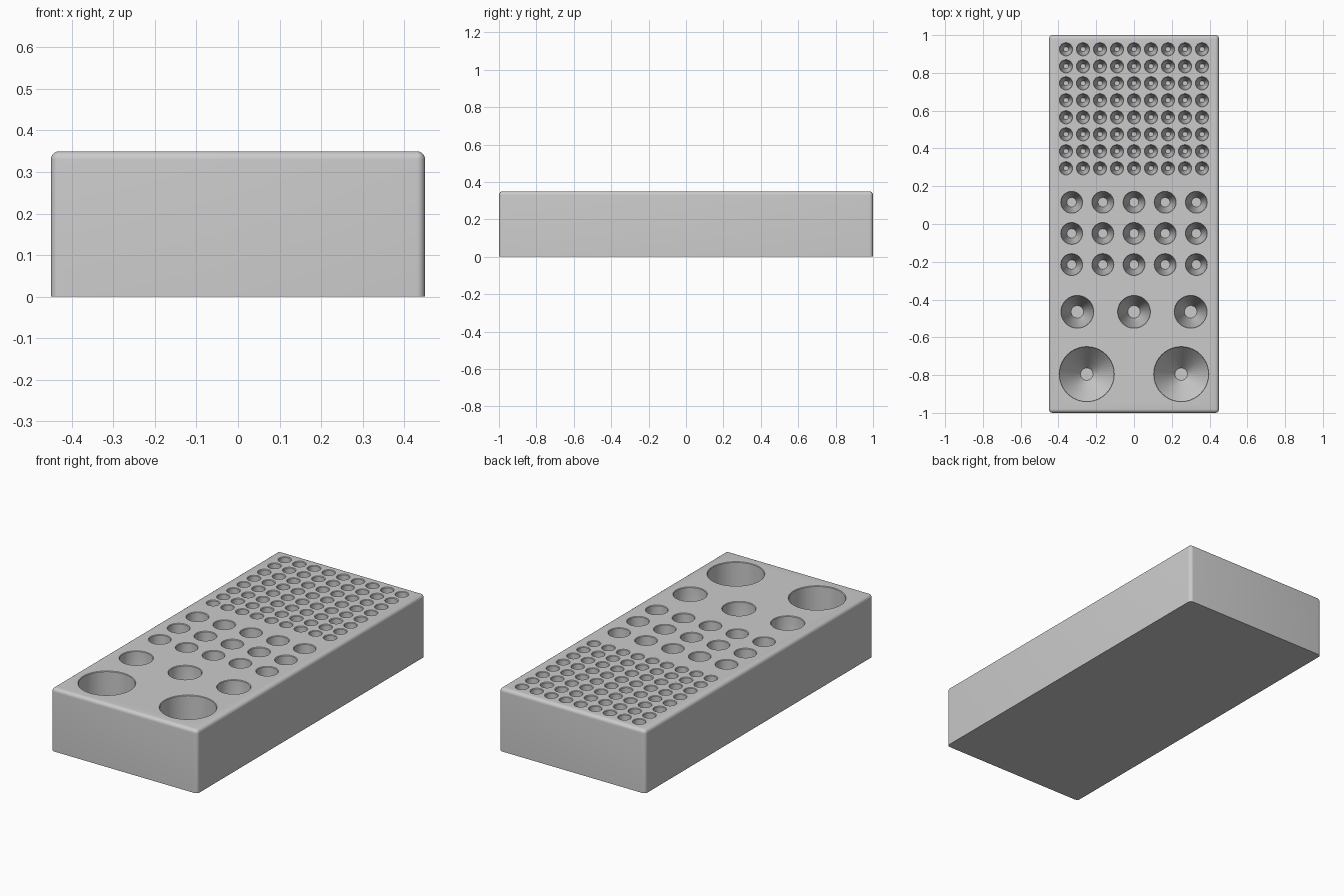
import bpy, bmesh, math

if "Cube" in bpy.data.objects:
    bpy.data.objects.remove(bpy.data.objects["Cube"], do_unlink=True)

WIDTH, LENGTH, HEIGHT = 0.9, 2.0, 0.35
FILLET, CHAMFER, SIDES = 0.02, 0.003, 40

grey = bpy.data.materials.new("light grey")
grey.use_nodes = True
colour = (0.6, 0.6, 0.6, 1)
grey.diffuse_color = colour
grey.node_tree.nodes["Principled BSDF"].inputs["Base Color"].default_value = colour


def make_object(name, bm):
    bmesh.ops.recalc_face_normals(bm, faces=bm.faces)
    mesh = bpy.data.meshes.new(name)
    bm.to_mesh(mesh)
    bm.free()
    mesh.materials.append(grey)
    obj = bpy.data.objects.new(name, mesh)
    bpy.context.collection.objects.link(obj)
    return obj


def add_well(bm, x, y, radius, tip, shoulder, floor):
    """Cutter for one well: chamfered mouth, straight wall, cone, flat tip."""
    rim = radius + CHAMFER
    profile = [(tip, floor), (radius, shoulder), (radius, HEIGHT - CHAMFER),
               (rim + CHAMFER, HEIGHT + CHAMFER)]
    rings = []
    for r, z in profile:
        angles = [2 * math.pi * i / SIDES for i in range(SIDES)]
        rings.append([bm.verts.new((x + r * math.cos(a), y + r * math.sin(a), z))
                      for a in angles])
    for low, high in zip(rings, rings[1:]):
        for i in range(SIDES):
            j = (i + 1) % SIDES
            bm.faces.new((low[i], low[j], high[j], high[i]))
    bm.faces.new(rings[0][::-1])
    bm.faces.new(rings[-1])


# Block: rounded on top and on the upright corners, sharp underneath
bm = bmesh.new()
bmesh.ops.create_cube(bm, size=1)
for v in bm.verts:
    v.co = (v.co.x * WIDTH, v.co.y * LENGTH, (v.co.z + 0.5) * HEIGHT)
edges = [e for e in bm.edges if any(v.co.z > HEIGHT / 2 for v in e.verts)]
bmesh.ops.bevel(bm, geom=edges, offset=FILLET, segments=6, profile=0.5,
                affect='EDGES', clamp_overlap=True)
block = make_object("tube_rack", bm)

# Wells: columns, rows, pitch, back row y, radius, tip, shoulder z, floor z
WELL_GROUPS = [
    (9, 8, 0.09, 0.925, 0.032, 0.013, 0.27, 0.17),    # tiny
    (5, 3, 0.165, 0.115, 0.055, 0.025, 0.2, 0.03),    # small
    (3, 1, 0.3, -0.465, 0.084, 0.033, 0.23, 0.03),    # medium
    (2, 1, 0.5, -0.795, 0.143, 0.033, 0.18, 0.03),    # large
]
bm = bmesh.new()
for columns, rows, pitch, back, *shape in WELL_GROUPS:
    for row in range(rows):
        for col in range(columns):
            add_well(bm, (col - (columns - 1) / 2) * pitch, back - row * pitch, *shape)
cutter = make_object("well_cutter", bm)
cutter.hide_render = True

# Cut the wells and shade
cut = block.modifiers.new("wells", 'BOOLEAN')
cut.operation = 'DIFFERENCE'
cut.solver = 'EXACT'
cut.object = cutter
bpy.ops.object.select_all(action='DESELECT')
block.select_set(True)
bpy.context.view_layer.objects.active = block
bpy.ops.object.modifier_apply(modifier=cut.name)
bpy.data.objects.remove(cutter, do_unlink=True)
bpy.ops.object.shade_smooth_by_angle(angle=math.radians(20))
